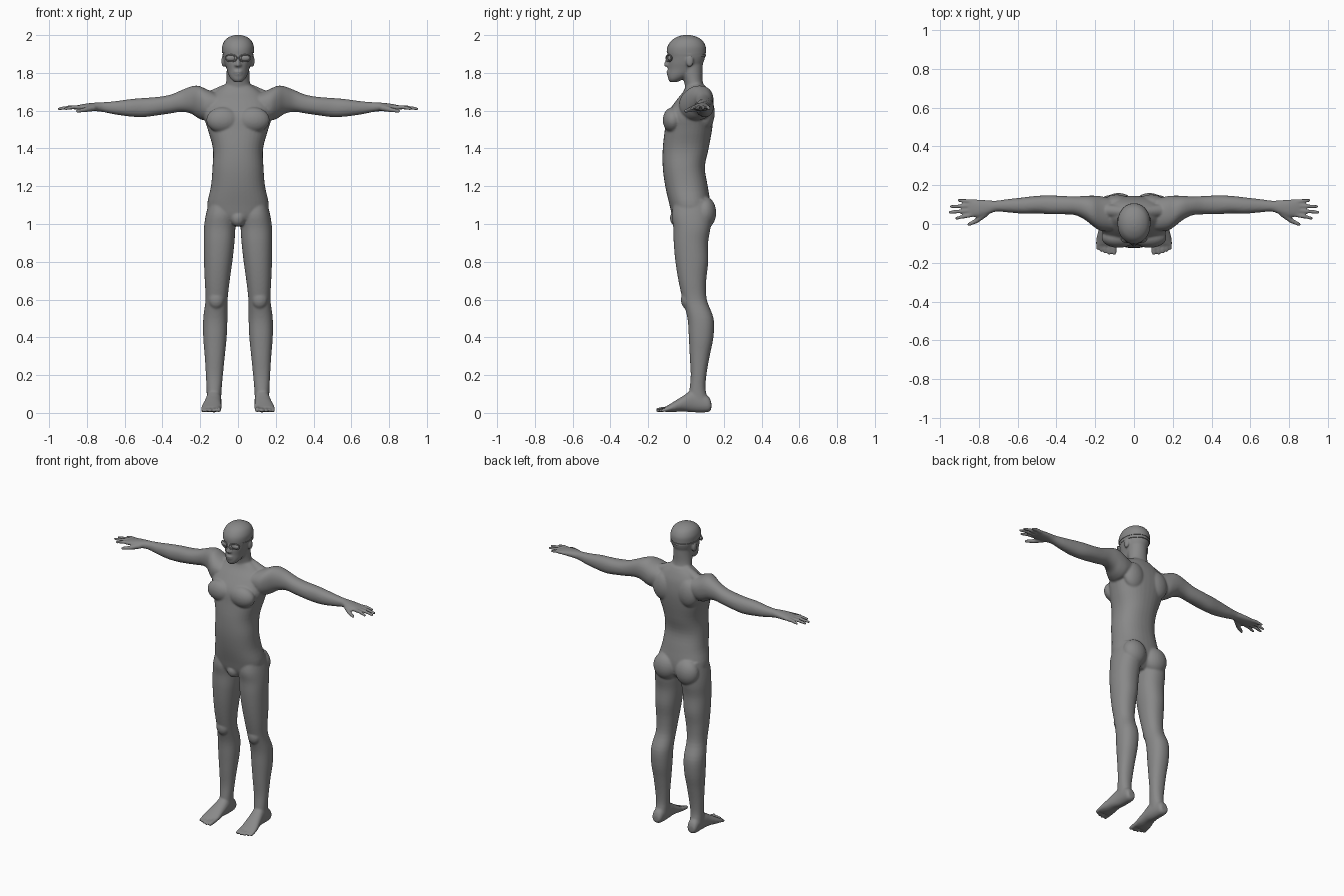
import bpy, bmesh, math
from mathutils import Vector, Matrix

if "Cube" in bpy.data.objects:
    bpy.data.objects.remove(bpy.data.objects["Cube"])

grey = bpy.data.materials.new("plain grey")
grey.diffuse_color = (0.25, 0.25, 0.25, 1)
grey.use_nodes = True
grey.node_tree.nodes["Principled BSDF"].inputs["Base Color"].default_value = grey.diffuse_color

AXES = {'x': (1, 2, 0), 'y': (0, 2, 1), 'z': (0, 1, 2)}


def dense(rows, n=4):
    """Catmull-Rom interpolation between cross-section rows."""
    out = []
    for i in range(len(rows) - 1):
        p0, p1 = rows[max(i - 1, 0)], rows[i]
        p2, p3 = rows[i + 1], rows[min(i + 2, len(rows) - 1)]
        for k in range(n):
            t = k / n
            out.append([0.5 * (2 * b + (c - a) * t + (2 * a - 5 * b + 4 * c - d) * t * t
                               + (3 * b - a - 3 * c + d) * t ** 3)
                        for a, b, c, d in zip(p0, p1, p2, p3)])
    return out + [list(rows[-1])]


def loft(bm, axis, rows, side=1, power=2.2, seg=36):
    """Rows are (position, a_min, a_max, b_min, b_max) along an axis."""
    ia, ib, it = AXES[axis]
    rings = []
    for t, a0, a1, b0, b1 in rows:
        ring = []
        for k in range(seg):
            ang = 2 * math.pi * k / seg
            c, s = math.cos(ang), math.sin(ang)
            co = [0, 0, 0]
            co[ia] = (a0 + a1) / 2 + (a1 - a0) / 2 * math.copysign(abs(c) ** (2 / power), c)
            co[ib] = (b0 + b1) / 2 + (b1 - b0) / 2 * math.copysign(abs(s) ** (2 / power), s)
            co[it] = t
            co[0] *= side
            ring.append(bm.verts.new(co))
        rings.append(ring)
    faces = [bm.faces.new(rings[0]), bm.faces.new(rings[-1])]
    for lo, hi in zip(rings, rings[1:]):
        for k in range(seg):
            j = (k + 1) % seg
            faces.append(bm.faces.new((lo[k], lo[j], hi[j], hi[k])))
    bmesh.ops.recalc_face_normals(bm, faces=faces)


def blob(bm, centre, radii, side=1):
    c = Vector((centre[0] * side, centre[1], centre[2]))
    m = Matrix.Translation(c) @ Matrix.Diagonal((*radii, 1))
    bmesh.ops.create_uvsphere(bm, u_segments=24, v_segments=14, radius=1, matrix=m)


def capsule(bm, p, q, r0, r1, side=1):
    """Tapered round-ended rod: hull of two spheres."""
    verts = []
    for c, r in ((p, r0), (q, r1)):
        for i in range(9):
            lat = math.pi * (i / 8 - 0.5)
            for k in range(14 if 0 < i < 8 else 1):
                a = 2 * math.pi * k / 14
                verts.append(bm.verts.new(((c[0] + r * math.cos(lat) * math.cos(a)) * side,
                                           c[1] + r * math.cos(lat) * math.sin(a),
                                           c[2] + r * math.sin(lat))))
    bmesh.ops.convex_hull(bm, input=verts)
    loose = [v for v in verts if v.is_valid and not v.link_faces]
    bmesh.ops.delete(bm, geom=loose, context='VERTS')


def finish(bm, name):
    me = bpy.data.meshes.new(name)
    bm.to_mesh(me)
    bm.free()
    me.materials.append(grey)
    for p in me.polygons:
        p.use_smooth = True
    ob = bpy.data.objects.new(name, me)
    bpy.context.collection.objects.link(ob)
    return ob


def upright(rows):
    return [(z, -w, w, f, b) for z, w, f, b in rows]


body = bmesh.new()

# torso and neck: height, half width, front, back
loft(body, 'z', dense(upright([
    (.99, .06, -.03, .08), (1.03, .14, -.068, .12), (1.1, .163, -.087, .13),
    (1.2, .143, -.11, .115), (1.3, .135, -.123, .1), (1.4, .133, -.123, .12),
    (1.5, .16, -.112, .138), (1.58, .182, -.1, .145), (1.65, .165, -.055, .138),
    (1.7, .12, -.015, .12), (1.735, .07, 0, .1)])), power=2.3)
loft(body, 'z', dense(upright([
    (1.66, .085, -.02, .115), (1.71, .07, -.005, .1), (1.76, .062, -.012, .088),
    (1.81, .06, -.03, .088), (1.86, .06, -.03, .09)])), power=2)

# head
head_rows = dense(upright([
    (1.752, .02, -.085, -.045), (1.766, .036, -.094, -.015), (1.79, .05, -.097, .03),
    (1.82, .06, -.096, .072), (1.85, .07, -.097, .09), (1.88, .077, -.095, .1),
    (1.91, .081, -.099, .103), (1.94, .08, -.093, .1), (1.97, .066, -.072, .082),
    (1.989, .04, -.04, .05), (1.997, .013, -.01, .02)]))
loft(body, 'z', head_rows, power=2.1)
capsule(body, (0, -.093, 1.885), (0, -.107, 1.843), .008, .011)
blob(body, (0, -.095, 1.806), (.024, .009, .006))
blob(body, (0, -.094, 1.794), (.021, .009, .006))
blob(body, (0, -.045, 1.03), (.04, .04, .045))

for s in (1, -1):
    # ear and nostril
    blob(body, (.077, .02, 1.862), (.011, .02, .032), s)
    blob(body, (.011, -.098, 1.84), (.008, .01, .008), s)
    # chest, shoulder blade, trapezius, buttock
    blob(body, (.08, -.07, 1.55), (.088, .053, .068), s)
    blob(body, (.09, .105, 1.59), (.075, .047, .09), s)
    capsule(body, (.03, .06, 1.725), (.15, .07, 1.667), .03, .035, s)
    blob(body, (.08, .1, 1.06), (.08, .06, .085), s)

    # leg: height, inner, outer, front, back
    loft(body, 'z', dense([
        (1.13, .03, .15, -.06, .12), (1.05, .014, .17, -.075, .135),
        (.98, .014, .18, -.067, .13), (.9, .019, .181, -.065, .117),
        (.8, .03, .18, -.056, .118), (.7, .044, .176, -.04, .107),
        (.6, .055, .172, -.018, .11), (.5, .056, .184, .008, .146),
        (.4, .06, .184, .015, .145), (.3, .07, .176, .02, .125),
        (.2, .08, .17, .025, .108), (.12, .087, .166, .018, .104),
        (.05, .09, .166, .01, .125)]), s)
    blob(body, (.115, .005, .6), (.042, .032, .05), s)

    # foot: depth, inner, outer, bottom, top
    loft(body, 'y', dense([
        (.134, .108, .152, .02, .055), (.115, .095, .163, .004, .09),
        (.04, .088, .168, .003, .12), (-.02, .088, .18, .008, .087),
        (-.07, .086, .193, .004, .056), (-.108, .09, .196, .004, .033)]), s)
    for x, tip, r in ((.102, -.148, .0125), (.127, -.15, .0095), (.149, -.145, .009),
                      (.169, -.137, .0085), (.187, -.126, .0085)):
        capsule(body, (x, -.095, .022), (x, tip, .003 + r), r + .002, r, s)

    # arm and palm: distance out, front, back, bottom, top
    loft(body, 'x', dense([
        (.11, -.035, .13, 1.58, 1.69), (.17, -.035, .143, 1.55, 1.715),
        (.21, -.012, .146, 1.56, 1.732), (.25, .02, .145, 1.585, 1.728),
        (.3, .045, .142, 1.594, 1.708), (.36, .05, .144, 1.585, 1.684),
        (.43, .05, .147, 1.575, 1.672), (.5, .055, .145, 1.566, 1.667),
        (.57, .053, .137, 1.569, 1.661), (.65, .06, .128, 1.58, 1.65),
        (.71, .064, .12, 1.592, 1.645), (.75, .05, .122, 1.597, 1.643),
        (.8, .036, .126, 1.599, 1.638), (.85, .037, .127, 1.604, 1.629)]), s)

    # fingers and thumb
    for base, tip_x, tip_y in ((.047, .914, .03), (.07, .948, .06),
                               (.094, .942, .09), (.116, .904, .122)):
        mid = ((.835 + tip_x) / 2, (base + tip_y) / 2, 1.618)
        capsule(body, (.835, base, 1.617), mid, .012, .0105, s)
        capsule(body, mid, (tip_x, tip_y, 1.61), .0105, .0085, s)
    capsule(body, (.765, .055, 1.615), (.812, .016, 1.604), .018, .013, s)
    capsule(body, (.812, .016, 1.604), (.85, -.002, 1.598), .013, .0095, s)

# fuse the parts into one smooth skin
skin = finish(body, "body")
fuse = skin.modifiers.new("fuse", 'REMESH')
fuse.mode = 'VOXEL'
fuse.voxel_size = .006
fuse.use_smooth_shade = True
soften = skin.modifiers.new("soften", 'SMOOTH')
soften.factor = .5
soften.iterations = 6

# swim cap
cap = bmesh.new()
g = .003
loft(cap, 'z', [(z + g, a - g, b + g, c - g, d + g)
                for z, a, b, c, d in head_rows if z > 1.9], power=2.1)
finish(cap, "swim_cap")

# goggles: lenses, rims and strap
lenses, rims = bmesh.new(), bmesh.new()
for s in (1, -1):
    blob(lenses, (.036, -.083, 1.878), (.028, .014, .017), s)
    ring = [(.036 + .03 * math.cos(a), -.091 + .014 * math.cos(a), 1.878 + .018 * math.sin(a))
            for a in (2 * math.pi * k / 16 for k in range(16))]
    for p, q in zip(ring, ring[1:] + ring[:1]):
        capsule(rims, p, q, .0035, .0035, s)
finish(lenses, "goggle_lenses")
finish(rims, "goggle_rims")
strap = bmesh.new()
loft(strap, 'z', [(z, -w, w, -.092, .107) for z, w in ((1.886, .0815), (1.898, .084))], power=2.1)
finish(strap, "goggle_strap")

# keep crisp edges on the cap and strap
for name in ("swim_cap", "goggle_strap"):
    ob = bpy.data.objects[name]
    bpy.ops.object.select_all(action='DESELECT')
    ob.select_set(True)
    bpy.context.view_layer.objects.active = ob
    bpy.ops.object.shade_smooth_by_angle()
